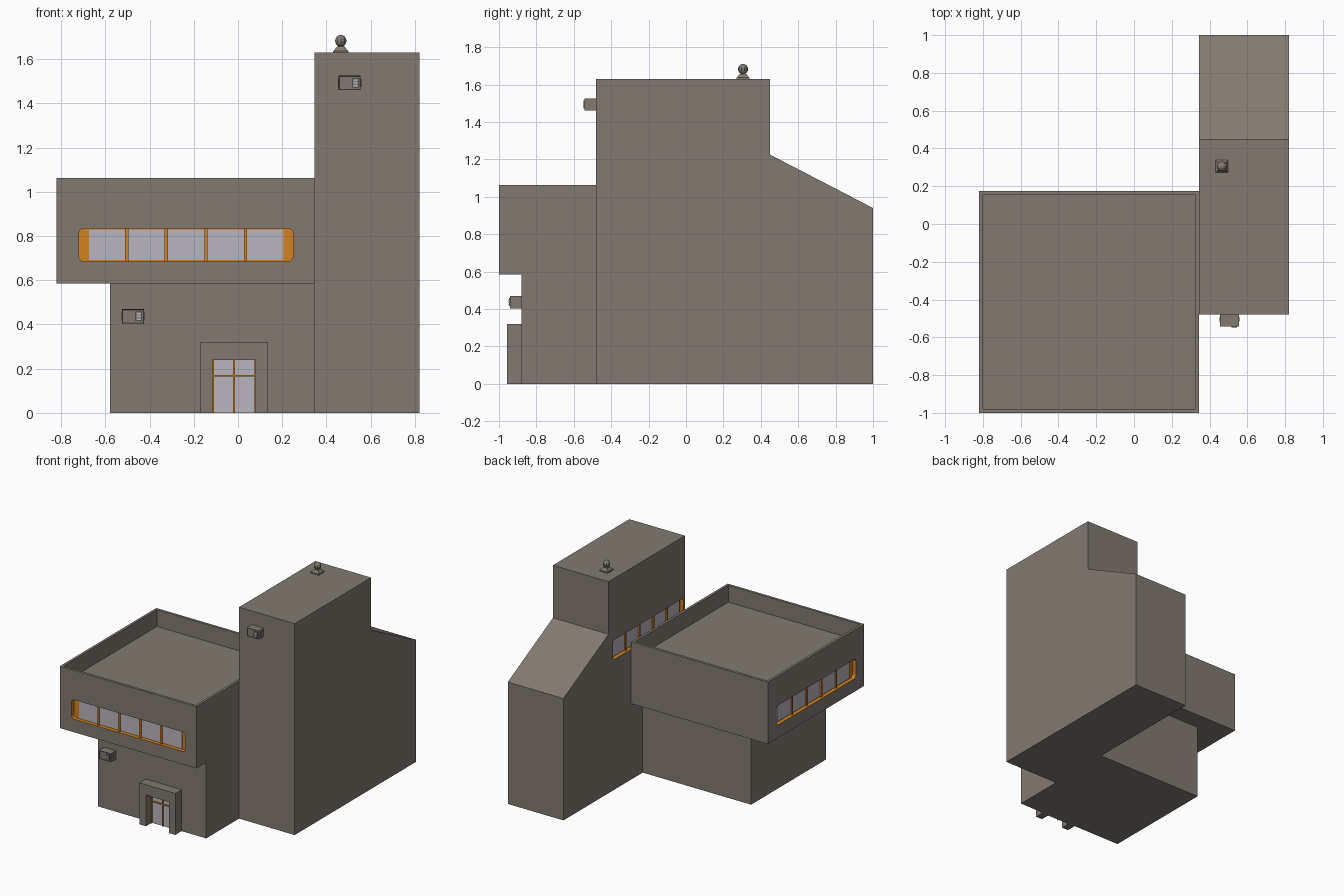
import bpy, bmesh, math
from mathutils import Matrix, Vector

if "Cube" in bpy.data.objects:
    bpy.data.objects.remove(bpy.data.objects["Cube"])


def material(name, rgb):
    m = bpy.data.materials.new(name)
    m.diffuse_color = (*rgb, 1)
    m.use_nodes = True
    m.node_tree.nodes["Principled BSDF"].inputs["Base Color"].default_value = m.diffuse_color
    return m


WALL = material("wall_concrete", (0.22, 0.195, 0.16))
ORANGE = material("orange_frame", (0.65, 0.22, 0.013))
GLASS = material("pale_glass", (0.48, 0.46, 0.51))


def finish(name, bm, mat, matrix=None):
    if matrix:
        bm.transform(matrix)
    bmesh.ops.recalc_face_normals(bm, faces=bm.faces)
    me = bpy.data.meshes.new(name)
    bm.to_mesh(me)
    bm.free()
    me.materials.append(mat)
    ob = bpy.data.objects.new(name, me)
    bpy.context.collection.objects.link(ob)
    return ob


def box_bm(lo, hi):
    bm = bmesh.new()
    lo, hi = Vector(lo), Vector(hi)
    bmesh.ops.create_cube(bm, size=1, matrix=Matrix.Translation((lo + hi) / 2)
                          @ Matrix.Diagonal((*(hi - lo), 1)))
    return bm


def box(name, lo, hi, mat=WALL, matrix=None):
    return finish(name, box_bm(lo, hi), mat, matrix)


def prism(name, pts, vec, mat=WALL, matrix=None):
    """Extrude a flat outline of 3D points along vec."""
    bm = bmesh.new()
    f = bm.faces.new([bm.verts.new(p) for p in pts])
    r = bmesh.ops.extrude_face_region(bm, geom=[f])
    bmesh.ops.translate(bm, vec=vec, verts=[v for v in r["geom"] if isinstance(v, bmesh.types.BMVert)])
    return finish(name, bm, mat, matrix)


def strip_window(name, wall, matrix, width, cap, z0, z1, depth=0.03, r=0.025):
    """Rounded recess with five panes; local x along wall, local y inward."""
    h = width / 2
    pts = []
    for cx, cz, start in ((h - r, z1 - r, 0), (r - h, z1 - r, 90), (r - h, z0 + r, 180), (h - r, z0 + r, 270)):
        for i in range(5):
            a = math.radians(start + i * 22.5)
            pts.append((cx + r * math.cos(a), -0.05, cz + r * math.sin(a)))
    cutter = prism(name + "_cutter", pts, (0, 0.05 + depth, 0), ORANGE, matrix)
    cutter.hide_render = True
    mod = wall.modifiers.new("recess", 'BOOLEAN')
    mod.object, mod.operation, mod.solver = cutter, 'DIFFERENCE', 'EXACT'
    mod.material_mode = 'TRANSFER'
    bpy.context.view_layer.objects.active = wall
    bpy.ops.object.modifier_apply(modifier=mod.name)
    bpy.data.objects.remove(cutter)
    pitch = (width - 2 * cap) / 5
    for i in range(5):
        x = -h + cap + i * pitch
        box(f"{name}_pane_{i + 1}", (x + 0.007, depth - 0.006, z0 + 0.006),
            (x + pitch - 0.007, depth + 0.002, z1 - 0.006), GLASS, matrix)
        if i:
            box(f"{name}_bar_{i}", (x - 0.007, depth - 0.016, z0),
                (x + 0.007, depth + 0.002, z1), ORANGE, matrix)


def wall_unit(name, x, y, z):
    """Small wall box with sunken front, slatted vent and side vents."""
    bm = box_bm((x, y - 0.062, z), (x + 0.1, y + 0.01, z + 0.066))
    front = [f for f in bm.faces if f.calc_center_median().y < y - 0.06]
    bmesh.ops.inset_individual(bm, faces=front, thickness=0.005)
    bmesh.ops.translate(bm, vec=(0, 0.004, 0), verts=front[0].verts)
    finish(name, bm, WALL)
    box(name + "_vent", (x + 0.062, y - 0.067, z + 0.012), (x + 0.09, y - 0.055, z + 0.054))
    for i in range(3):
        zz = z + 0.017 + i * 0.012
        box(f"{name}_slat_{i + 1}", (x + 0.067, y - 0.069, zz), (x + 0.086, y - 0.06, zz + 0.007), GLASS)
    for side, sx in (("left", x), ("right", x + 0.1)):
        box(f"{name}_{side}_vent", (sx - 0.003, y - 0.036, z + 0.015), (sx + 0.003, y - 0.012, z + 0.05))


# Tall tower with sloped rear
profile = [(-0.48, 0), (1, 0), (1, 0.94), (0.45, 1.225), (0.45, 1.63), (-0.48, 1.63)]
tower = prism("tower", [(0.345, y, z) for y, z in profile], (0.475, 0, 0))

# Ground floor and overhanging upper floor with sunken roof
box("ground_floor", (-0.58, -0.88, 0), (0.345, 0.035, 0.59))
bm = box_bm((-0.82, -1, 0.585), (0.345, 0.175, 1.062))
roof = [f for f in bm.faces if f.calc_center_median().z > 1.06]
bmesh.ops.inset_individual(bm, faces=roof, thickness=0.028)
r = bmesh.ops.extrude_face_region(bm, geom=roof)
bmesh.ops.translate(bm, vec=(0, 0, -0.13), verts=[v for v in r["geom"] if isinstance(v, bmesh.types.BMVert)])
bmesh.ops.delete(bm, geom=[f for f in roof if f.is_valid], context='FACES_ONLY')
upper = finish("upper_floor", bm, WALL)

# Strip windows on the front, left side and tower side
turn = Matrix.Rotation(-math.pi / 2, 4, 'Z')
strip_window("front_window", upper, Matrix.Translation((-0.235, -1, 0)), 0.97, 0.038, 0.685, 0.835)
strip_window("left_window", upper, Matrix.Translation((-0.82, -0.415, 0)) @ turn, 0.97, 0.038, 0.685, 0.835)
strip_window("tower_window", tower, Matrix.Translation((0.345, -0.035, 0)) @ turn, 0.86, 0.01, 1.005, 1.155, r=0.012)

# Door surround, glass and frame
arch = [(-0.17, 0), (-0.17, 0.32), (0.135, 0.32), (0.135, 0), (0.08, 0), (0.08, 0.24), (-0.115, 0.24), (-0.115, 0)]
prism("door_surround", [(x, -0.957, z) for x, z in arch], (0, 0.08, 0))
box("door_glass", (-0.115, -0.886, 0), (0.08, -0.878, 0.24), GLASS)
for n, x in (("left", -0.113), ("middle", -0.0175), ("right", 0.078)):
    box(f"door_{n}_post", (x - 0.004, -0.896, 0), (x + 0.004, -0.88, 0.24), ORANGE)
box("door_crossbar", (-0.115, -0.894, 0.165), (0.08, -0.88, 0.172), ORANGE)

# Wall units
wall_unit("lower_wall_unit", -0.525, -0.88, 0.404)
wall_unit("tower_wall_unit", 0.455, -0.48, 1.46)

# Roof beacon: tapered square base, neck and ball
def cone(name, r1, r2, z0, z1, n):
    b = bmesh.new()
    bmesh.ops.create_cone(b, cap_ends=True, segments=n, radius1=r1, radius2=r2, depth=z1 - z0,
                          matrix=Matrix.Translation((0.465, 0.305, (z0 + z1) / 2))
                          @ Matrix.Rotation(math.pi / 4, 4, 'Z'))
    finish(name, b, WALL)


cone("beacon_foot", 0.05, 0.05, 1.628, 1.637, 4)
cone("beacon_base", 0.046, 0.025, 1.637, 1.657, 4)
cone("beacon_neck", 0.013, 0.013, 1.655, 1.67, 8)
bm = bmesh.new()
bmesh.ops.create_uvsphere(bm, u_segments=10, v_segments=8, radius=0.027,
                          matrix=Matrix.Translation((0.465, 0.305, 1.683)))
finish("beacon_ball", bm, WALL)
